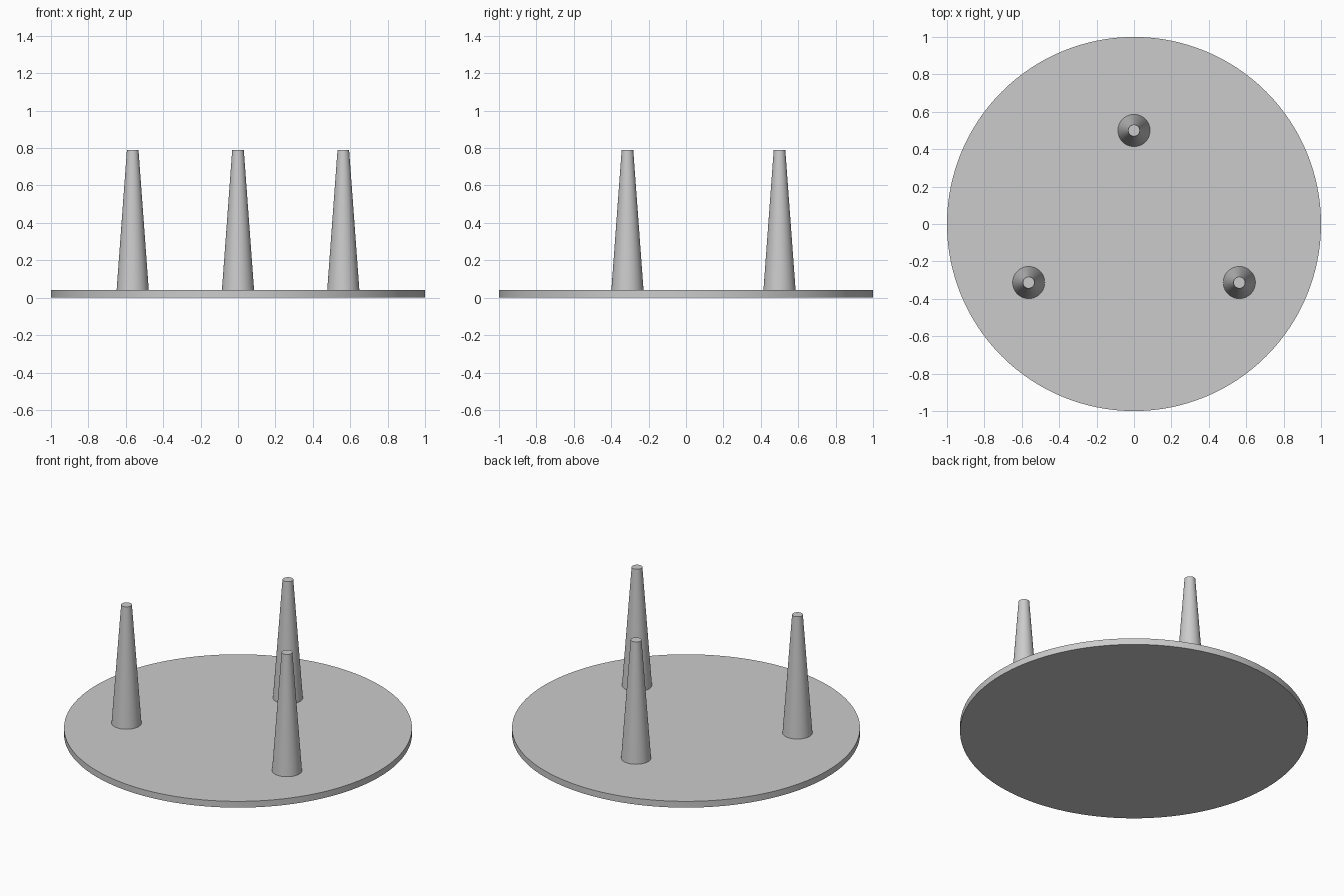
import bpy
import math

if "Cube" in bpy.data.objects:
    bpy.data.objects.remove(bpy.data.objects["Cube"])

grey = bpy.data.materials.new("plain grey")
grey.diffuse_color = (0.6, 0.6, 0.6, 1)
grey.use_nodes = True
grey.node_tree.nodes["Principled BSDF"].inputs["Base Color"].default_value = grey.diffuse_color


def tapered_round(name, r_bottom, r_top, z0, z1, x=0, y=0, sides=64):
    """Capped round solid between two heights, smooth sides and sharp rims."""
    bpy.ops.mesh.primitive_cone_add(
        vertices=sides, radius1=r_bottom, radius2=r_top, depth=z1 - z0,
        location=(x, y, (z0 + z1) / 2))
    obj = bpy.context.object
    obj.name = name
    obj.data.materials.append(grey)
    bpy.ops.object.shade_smooth_by_angle(angle=math.radians(30))
    return obj


# Round flat top
tapered_round("round_plate", 1.0, 1.0, 0.0, 0.04, sides=128)

# Three tapered legs standing on the plate
for name, x, y in (("back_leg", 0, 0.5),
                   ("left_leg", -0.563, -0.313),
                   ("right_leg", 0.563, -0.313)):
    tapered_round(name, 0.086, 0.031, 0.04, 0.79, x, y)
